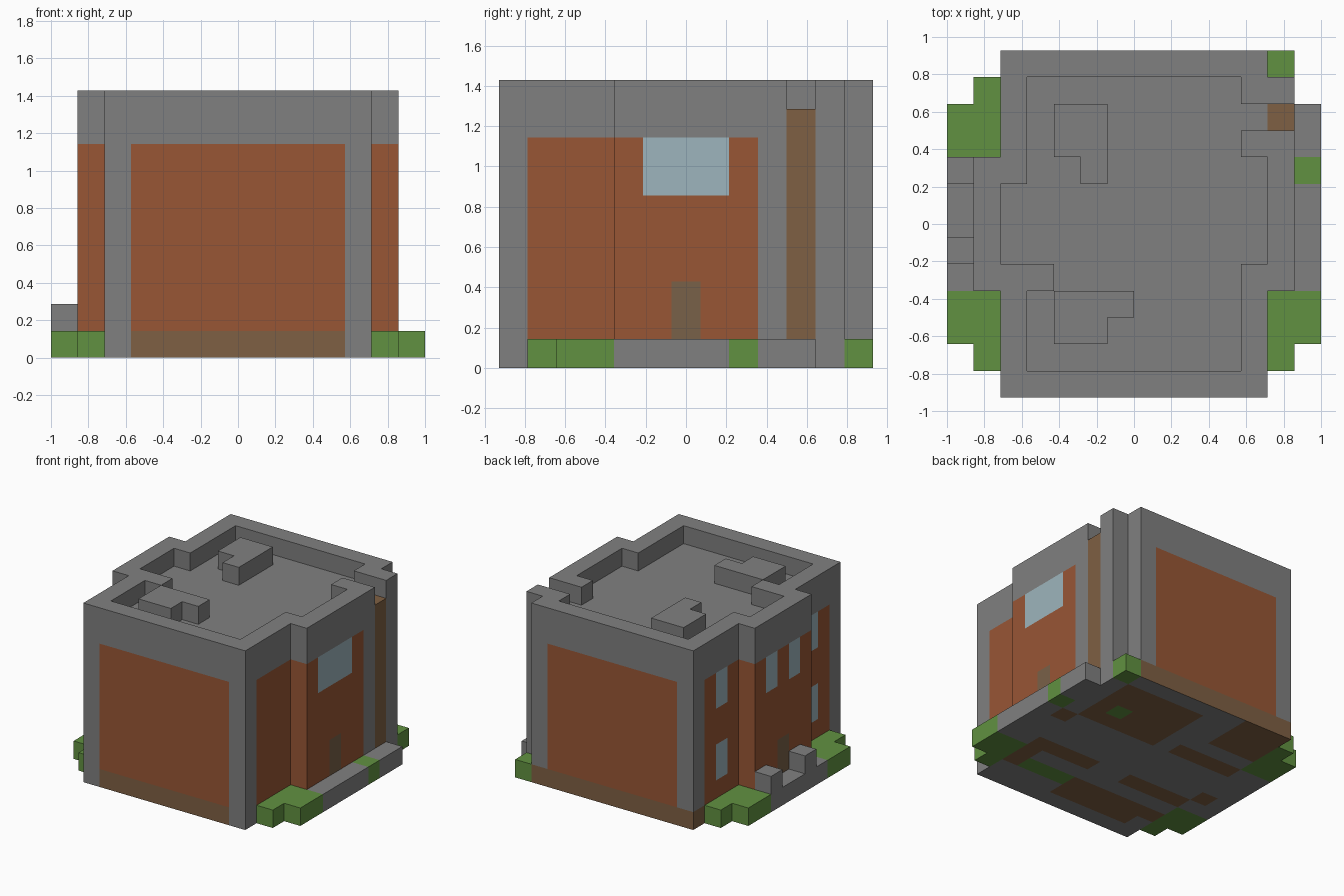
import bpy, bmesh
from mathutils import Vector

cube = bpy.data.objects.get("Cube")
if cube:
    bpy.data.objects.remove(cube, do_unlink=True)

UNIT = 1 / 7                       # edge of one block
ORIGIN = Vector((-7, -6.5, 0))     # corner of the block grid


def linear(c):
    c /= 255
    return c / 12.92 if c <= 0.04045 else ((c + 0.055) / 1.055) ** 2.4


def material(name, *rgb):
    m = bpy.data.materials.new(name)
    colour = (*[linear(c) for c in rgb], 1)
    m.diffuse_color = colour
    m.use_nodes = True
    bsdf = m.node_tree.nodes["Principled BSDF"]
    bsdf.inputs["Base Color"].default_value = colour
    bsdf.inputs["Roughness"].default_value = 0.9
    return m


STONE = material("grey stone", 128, 128, 128)
BRICK = material("red brick", 152, 86, 53)
GRASS = material("leaf green", 97, 145, 65)
WOOD = material("earth brown", 127, 96, 67)
DOOR = material("door brown", 121, 97, 72)
GLASS = material("pale blue glass", 157, 181, 189)

blocks = {}      # grid cell -> (part, material)
underside = {}   # ground cell -> material of its bottom face


def span(r):
    return range(*r) if isinstance(r, tuple) else (r,)


def fill(part, mat, x, y, z):
    for i in span(x):
        for j in span(y):
            for k in span(z):
                blocks[i, j, k] = (part, mat)


def carve(x, y, z):
    for i in span(x):
        for j in span(y):
            for k in span(z):
                blocks.pop((i, j, k), None)


def patch(mat, x, y):
    for i in span(x):
        for j in span(y):
            underside[i, j] = mat


# Foundation, walls and parapet share one plan with a bay on each side
for part, z in (("foundation", 0), ("walls", (1, 9)), ("roof_parapet", 9)):
    fill(part, STONE, (2, 12), (0, 13), z)
    fill(part, STONE, 12, (4, 12), z)
    fill(part, STONE, 1, (4, 9), z)

# Sunken roof terrace, and the gap in its parapet for the drain
carve((3, 11), (1, 12), 9)
carve(11, (5, 9), 9)
carve(2, (5, 8), 9)
carve((11, 13), 10, 9)
fill("roof_parapet", STONE, (2, 4), 4, 9)

# Roof units
fill("rear_roof_unit", STONE, (4, 6), (9, 11), 9)
fill("rear_roof_unit", STONE, 5, 8, 9)
fill("front_roof_unit", STONE, (4, 6), (2, 4), 9)
fill("front_roof_unit", STONE, 6, 3, 9)

# Brick panels
for x, y in (((3, 11), 0), ((3, 11), 12), (11, (1, 4)), (12, (4, 9)),
             (2, (1, 4)), (1, (4, 9)), (2, (9, 12))):
    fill("walls", BRICK, x, y, (1, 8))

# Brown footings at front and back
fill("foundation", WOOD, (3, 11), 0, 0)
fill("foundation", WOOD, (2, 12), 12, 0)

# Windows
fill("left_windows", GLASS, 12, (5, 8), (6, 8))
for y in (5, 7):
    fill("right_windows", GLASS, 1, y, (6, 8))
for y in (2, 10):
    for z in ((2, 4), (6, 8)):
        fill("right_windows", GLASS, 2, y, z)

# Doors and drainpipe
fill("left_door", DOOR, 12, 6, (1, 3))
fill("right_door", DOOR, 1, 6, (1, 3))
fill("drainpipe", WOOD, 12, 10, (1, 9))

# Paths beside the building, with two gate posts
fill("left_path", STONE, 13, (4, 11), 0)
fill("right_path", STONE, 0, (4, 9), 0)
for y in (5, 8):
    fill("gate_posts", STONE, 0, y, 1)

# Shrubs
for x, x_small in (((0, 2), 1), ((12, 14), 12)):
    fill("front_shrubs", GRASS, x, (2, 4), 0)
    fill("front_shrubs", GRASS, x_small, 1, 0)
fill("rear_shrubs", GRASS, (0, 2), (9, 11), 0)
fill("rear_shrubs", GRASS, 1, 11, 0)
fill("rear_shrubs", GRASS, 12, 12, 0)
fill("path_grass", GRASS, 13, 8, 0)

# Soil and grass patches under the foundation
patch(STONE, (2, 12), (0, 13))
for x, y in (((7, 12), (8, 12)), ((2, 5), (10, 13)), ((2, 6), 8), ((2, 6), 4),
             ((3, 8), (1, 3)), ((8, 12), 4), (11, (2, 4)), (12, 7), (1, 5), (2, 2)):
    patch(WOOD, x, y)
patch(GRASS, (8, 11), 2)
patch(GRASS, 10, 9)


def build(part):
    """Mesh only the exposed faces of one part's blocks."""
    bm = bmesh.new()
    mats, verts = [], {}
    for cell, (owner, mat) in blocks.items():
        if owner != part:
            continue
        centre = Vector(cell) + Vector((0.5, 0.5, 0.5))
        for axis in range(3):
            for sign in (-1, 1):
                n = Vector((0, 0, 0))
                n[axis] = sign
                beside = tuple(int(a + b) for a, b in zip(cell, n))
                if beside in blocks:
                    continue
                u = Vector((0, 0, 0))
                u[(axis + 1) % 3] = 0.5
                v = n.cross(u)
                corners = []
                for a, b in ((-1, -1), (1, -1), (1, 1), (-1, 1)):
                    p = centre + n / 2 + u * a + v * b
                    key = tuple(round(c) for c in p)
                    if key not in verts:
                        verts[key] = bm.verts.new((Vector(key) + ORIGIN) * UNIT)
                    corners.append(verts[key])
                face = bm.faces.new(corners)
                look = mat
                if axis == 2 and sign < 0 and cell[2] == 0:
                    look = underside.get(cell[:2], mat)
                if look not in mats:
                    mats.append(look)
                face.material_index = mats.index(look)
    mesh = bpy.data.meshes.new(part)
    bm.to_mesh(mesh)
    bm.free()
    for m in mats:
        mesh.materials.append(m)
    bpy.context.scene.collection.objects.link(bpy.data.objects.new(part, mesh))


for part in sorted({owner for owner, _ in blocks.values()}):
    build(part)
